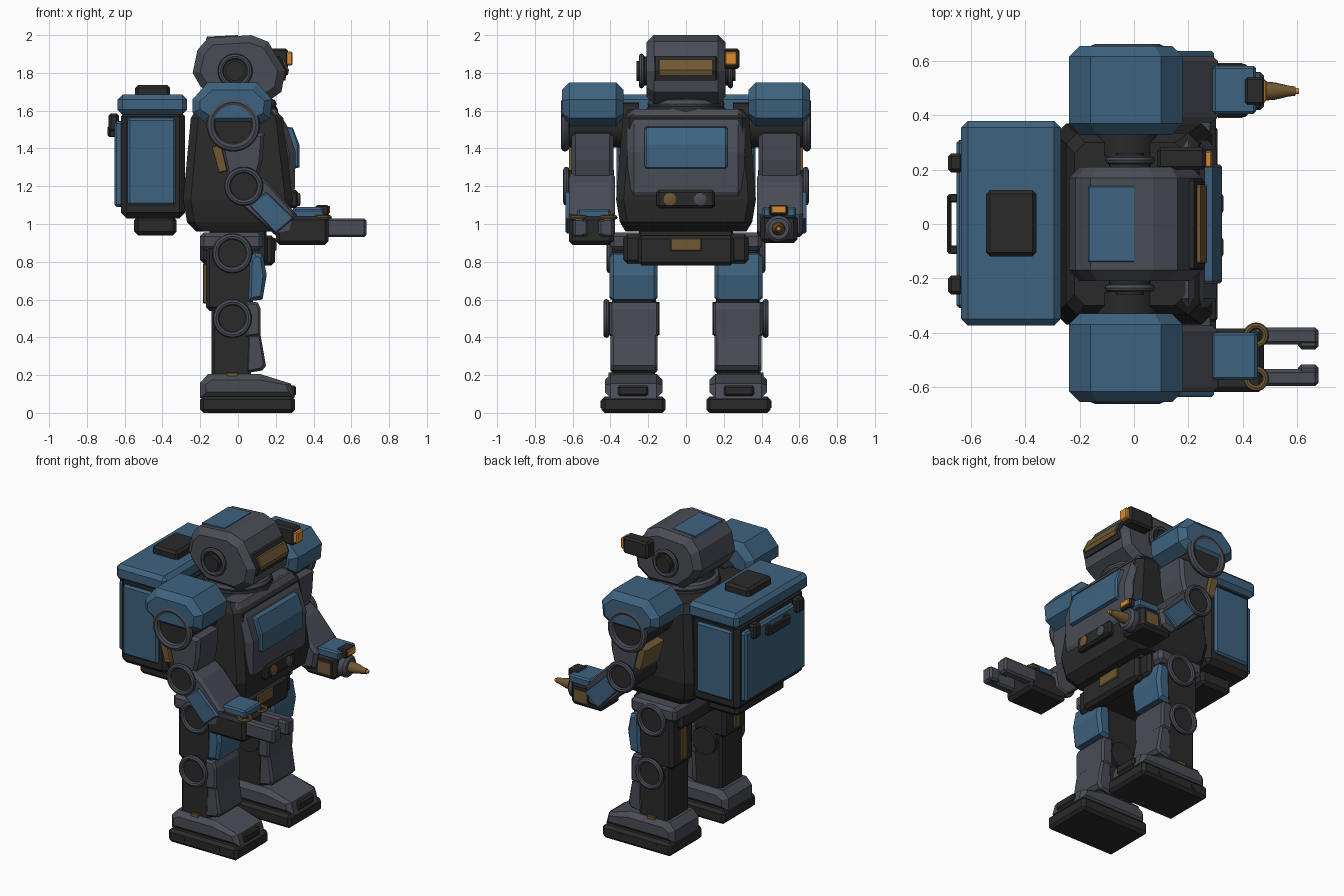
import bpy, bmesh, math
from mathutils import Vector

if "Cube" in bpy.data.objects:
    bpy.data.objects.remove(bpy.data.objects["Cube"], do_unlink=True)


def material(name, r, g, b):
    m = bpy.data.materials.new(name)
    m.use_nodes = True
    m.diffuse_color = (r, g, b, 1)
    node = next(n for n in m.node_tree.nodes if n.type == 'BSDF_PRINCIPLED')
    node.inputs["Base Color"].default_value = (r, g, b, 1)
    node.inputs["Roughness"].default_value = 0.6
    return m


BLUE = material("steel blue", 0.048, 0.125, 0.215)
GREY = material("slate grey", 0.068, 0.073, 0.093)
DARK = material("charcoal", 0.023, 0.023, 0.024)
GOLD = material("dull bronze", 0.16, 0.098, 0.033)
ORANGE = material("amber", 0.68, 0.26, 0.03)


def finish(name, bm, mat, smooth=False):
    bmesh.ops.recalc_face_normals(bm, faces=bm.faces)
    me = bpy.data.meshes.new(name)
    bm.to_mesh(me)
    bm.free()
    me.materials.append(mat)
    ob = bpy.data.objects.new(name, me)
    bpy.context.collection.objects.link(ob)
    if smooth:
        bpy.ops.object.select_all(action='DESELECT')
        ob.select_set(True)
        bpy.context.view_layer.objects.active = ob
        bpy.ops.object.shade_smooth_by_angle(angle=math.radians(35))
    return ob


def skin(name, rings, mat, smooth=False):
    """Join rings of equal point count and cap both ends."""
    bm = bmesh.new()
    loops = [[bm.verts.new(p) for p in ring] for ring in rings]
    n = len(loops[0])
    for a, b in zip(loops, loops[1:]):
        for i in range(n):
            j = (i + 1) % n
            bm.faces.new((a[i], a[j], b[j], b[i]))
    bm.faces.new(loops[0])
    bm.faces.new(loops[-1])
    return finish(name, bm, mat, smooth)


def prism(name, pts, y0, y1, mat, ch=0.015):
    """Side profile (x, z) extruded along y with chamfered ends."""
    y0, y1 = min(y0, y1), max(y0, y1)
    xs, zs = [p[0] for p in pts], [p[1] for p in pts]
    cx, cz = (min(xs) + max(xs)) / 2, (min(zs) + max(zs)) / 2
    kx, kz = 1 - 2 * ch / (max(xs) - min(xs)), 1 - 2 * ch / (max(zs) - min(zs))
    small = [(cx + (x - cx) * kx, cz + (z - cz) * kz) for x, z in pts]
    layers = ((small, y0), (pts, y0 + ch), (pts, y1 - ch), (small, y1))
    return skin(name, [[(x, y, z) for x, z in s] for s, y in layers], mat)


def box(name, x, y, z, mat, bevel=0.012):
    bm = bmesh.new()
    bmesh.ops.create_cube(bm, size=1)
    for v in bm.verts:
        v.co = Vector([(r[0] + r[1]) / 2 + c * abs(r[1] - r[0]) for r, c in zip((x, y, z), v.co)])
    if bevel:
        bmesh.ops.bevel(bm, geom=bm.edges[:], offset=bevel, segments=1, affect='EDGES')
    return finish(name, bm, mat)


def lathe(name, axis, centre, profile, mat, n=24):
    """Turn (distance along axis, radius) points around an axis."""
    k = 'xyz'.index(axis)
    rings = []
    for d, r in profile:
        ring = []
        for i in range(n):
            a = math.tau * i / n
            p = Vector(centre)
            p[k] += d
            p[(k + 1) % 3] += r * math.cos(a)
            p[(k + 2) % 3] += r * math.sin(a)
            ring.append(p)
        rings.append(ring)
    return skin(name, rings, mat, True)


def torus(name, axis, centre, major, minor, mat, n=32, m=8):
    k = 'xyz'.index(axis)
    bm = bmesh.new()
    grid = []
    for i in range(n):
        a = math.tau * i / n
        row = []
        for j in range(m):
            b = math.tau * j / m
            r = major + minor * math.cos(b)
            p = Vector(centre)
            p[k] += minor * math.sin(b)
            p[(k + 1) % 3] += r * math.cos(a)
            p[(k + 2) % 3] += r * math.sin(a)
            row.append(bm.verts.new(p))
        grid.append(row)
    for i in range(n):
        for j in range(m):
            a, b = grid[i], grid[(i + 1) % n]
            bm.faces.new((a[j], a[(j + 1) % m], b[(j + 1) % m], b[j]))
    return finish(name, bm, mat, True)


def joint(name, s, x, z, r, inner, outer):
    """Dark hub along y with a grey ring on its outer end."""
    t = r * 0.16
    lathe(name + "_hub", 'y', (x, 0, z), [(s * inner, r - t), (s * (outer - t), r - t)], DARK)
    torus(name + "_ring", 'y', (x, s * (outer - t), z), r - t, t, GREY)


# Torso and chest
def section(z, x0, x1, w, c=0.04):
    return [(x0 + c, -w, z), (x1 - c, -w, z), (x1, c - w, z), (x1, w - c, z),
            (x1 - c, w, z), (x0 + c, w, z), (x0, w - c, z), (x0, c - w, z)]


skin("torso", [section(0.96, -0.22, 0.2, 0.32), section(1.01, -0.27, 0.27, 0.35),
               section(1.13, -0.29, 0.29, 0.37), section(1.56, -0.25, 0.24, 0.335),
               section(1.61, -0.22, 0.19, 0.3)], DARK)
prism("chest_plate", [(0.1, 1.61), (0.2, 1.61), (0.255, 1.53), (0.305, 1.38), (0.3, 1.17),
                      (0.26, 1.1), (0.1, 1.1)], -0.31, 0.31, GREY, 0.035)
prism("chest_panel", [(0.24, 1.52), (0.29, 1.51), (0.325, 1.42), (0.325, 1.3), (0.29, 1.29)],
      -0.22, 0.22, BLUE, 0.01)
box("lamp_housing", (0.26, 0.318), (-0.155, 0.15), (1.085, 1.18), DARK)
for name, y, mat in (("bronze_lamp", -0.085, GOLD), ("grey_lamp", 0.075, GREY)):
    lathe(name, 'x', (0.3, y, 1.13), [(0, 0.034), (0.026, 0.034), (0.03, 0.026)], mat, 16)

# Neck and head
lathe("neck", 'z', (0, 0, 1.54), [(0, 0.22), (0.07, 0.21), (0.14, 0.16)], DARK)
torus("neck_collar", 'z', (0, 0, 1.635), 0.175, 0.03, GREY)
prism("head", [(-0.24, 1.8), (-0.215, 1.92), (-0.16, 1.985), (0.07, 2.0), (0.16, 1.965),
               (0.25, 1.81), (0.23, 1.7), (0.14, 1.635), (-0.1, 1.64), (-0.2, 1.73)],
      -0.21, 0.21, GREY, 0.04)
prism("crown_plate", [(-0.17, 1.97), (-0.165, 1.992), (0, 2.0), (0, 1.97)], -0.14, 0.14, BLUE, 0.003)
prism("visor_frame", [(0.1, 1.89), (0.222, 1.89), (0.262, 1.81), (0.25, 1.76), (0.1, 1.76)],
      -0.17, 0.165, DARK, 0.008)
prism("visor", [(0.2, 1.87), (0.245, 1.87), (0.27, 1.815), (0.264, 1.79), (0.2, 1.79)],
      -0.145, 0.145, GOLD, 0.004)
for side, s in (("claw_side", -1), ("drill_side", 1)):
    joint(side + "_ear", s, -0.015, 1.81, 0.092, 0.15, 0.25)
    lathe(side + "_ear_cap", 'y', (-0.015, 0, 1.81), [(s * 0.2, 0.052), (s * 0.262, 0.052)], DARK)
box("headlamp", (0.085, 0.265), (0.2, 0.283), (1.82, 1.93), DARK)
box("headlamp_lens", (0.25, 0.288), (0.207, 0.27), (1.84, 1.912), ORANGE, 0.006)

# Pelvis
box("waist", (-0.15, 0.15), (-0.25, 0.25), (0.9, 1.0), DARK)
box("hip_beam", (-0.2, 0.13), (-0.4, 0.4), (0.86, 0.955), GREY, 0.02)
box("pelvis", (-0.2, 0.16), (-0.33, 0.33), (0.79, 0.945), DARK, 0.02)
box("pelvis_front", (0.1, 0.195), (-0.255, 0.255), (0.78, 0.94), DARK, 0.02)
box("buckle", (0.18, 0.203), (-0.083, 0.083), (0.857, 0.925), GOLD, 0.005)

# Backpack
box("pack_body", (-0.62, -0.28), (-0.35, 0.35), (1.03, 1.6), DARK, 0.03)
box("pack_lid", (-0.637, -0.27), (-0.375, 0.38), (1.58, 1.685), BLUE, 0.025)
box("pack_back_panel", (-0.655, -0.6), (-0.31, 0.31), (1.09, 1.545), BLUE)
box("pack_base", (-0.55, -0.325), (-0.25, 0.25), (0.94, 1.04), DARK, 0.02)
box("pack_hatch", (-0.545, -0.36), (-0.12, 0.125), (1.67, 1.735), DARK, 0.015)
box("pack_handle", (-0.69, -0.672), (-0.11, 0.11), (1.46, 1.52), DARK, 0.008)
for s in (-1, 1):
    box("pack_side_panel", (-0.585, -0.33), (s * 0.33, s * 0.368), (1.1, 1.56), BLUE)
    box("pack_latch", (-0.685, -0.63), (s * 0.225 - 0.035, s * 0.225 + 0.035), (1.49, 1.585), DARK)
    box("handle_mount", (-0.68, -0.64), (s * 0.095 - 0.015, s * 0.095 + 0.015), (1.46, 1.52), DARK, 0.004)

for side, s in (("claw_side", -1), ("drill_side", 1)):
    def part(n):
        return side + "_" + n

    # Arm
    prism(part("shoulder_pad"), [(-0.24, 1.59), (-0.24, 1.66), (-0.16, 1.75), (0.1, 1.75), (0.18, 1.66),
                                 (0.17, 1.56), (0.1, 1.52), (-0.15, 1.52)], s * 0.33, s * 0.657, BLUE, 0.04)
    joint(part("shoulder"), s, -0.025, 1.525, 0.142, 0.25, 0.663)
    prism(part("upper_arm"), [(-0.11, 1.5), (0.14, 1.48), (0.13, 1.34), (0.08, 1.15), (-0.04, 1.2)],
          s * 0.385, s * 0.605, GREY, 0.02)
    prism(part("arm_strip"), [(-0.14, 1.41), (-0.09, 1.42), (-0.055, 1.28), (-0.1, 1.27)],
          s * 0.42, s * 0.62, GOLD, 0.005)
    joint(part("elbow"), s, 0.03, 1.2, 0.103, 0.38, 0.65)
    prism(part("forearm"), [(-0.04, 1.15), (0.09, 1.27), (0.16, 1.22), (0.31, 1.05), (0.29, 0.95), (0.21, 0.93)],
          s * 0.375, s * 0.62, GREY, 0.02)
    prism(part("forearm_plate"), [(0.06, 1.1), (0.15, 1.17), (0.295, 1.03), (0.2, 0.95)],
          s * 0.6, s * 0.638, BLUE, 0.008)

    # Leg
    joint(part("hip"), s, -0.03, 0.845, 0.106, 0.2, 0.42)
    box(part("thigh"), (-0.17, 0.08), (s * 0.16, s * 0.39), (0.54, 0.94), DARK, 0.02)
    box(part("thigh_strip"), (-0.185, -0.16), (s * 0.25, s * 0.3), (0.58, 0.79), GOLD, 0.004)
    prism(part("thigh_plate"), [(0.06, 0.82), (0.09, 0.85), (0.13, 0.84), (0.152, 0.73), (0.13, 0.6), (0.05, 0.59)],
          s * 0.15, s * 0.405, BLUE, 0.02)
    joint(part("knee"), s, -0.03, 0.5, 0.103, 0.14, 0.438)
    box(part("calf"), (-0.14, 0.07), (s * 0.165, s * 0.395), (0.18, 0.56), DARK, 0.015)
    prism(part("knee_plate"), [(0.04, 0.59), (0.105, 0.585), (0.12, 0.55), (0.12, 0.41), (0.04, 0.4)],
          s * 0.145, s * 0.405, GREY, 0.012)
    prism(part("shin_plate"), [(0.05, 0.42), (0.118, 0.42), (0.148, 0.25), (0.13, 0.225), (0.04, 0.21)],
          s * 0.15, s * 0.4, GREY, 0.015)
    prism(part("foot"), [(-0.2, 0.08), (-0.2, 0.16), (-0.16, 0.205), (0.12, 0.205), (0.28, 0.155), (0.3, 0.08)],
          s * 0.125, s * 0.43, GREY, 0.03)
    box(part("sole"), (-0.2, 0.302), (s * 0.108, s * 0.448), (0, 0.088), DARK, 0.018)
    box(part("toe_cap"), (0.25, 0.308), (s * 0.2, s * 0.36), (0.09, 0.145), DARK, 0.01)
    box(part("ankle_tab"), (-0.06, 0), (s * 0.39, s * 0.41), (0.19, 0.215), GOLD, 0.003)
    for x in (-0.09, 0.165):
        lathe(part("sole_bolt"), 'y', (x, 0, 0.045), [(s * 0.44, 0.02), (s * 0.452, 0.02)], DARK, 6)

# Claw hand
box("claw_hand", (0.2, 0.48), (-0.62, -0.385), (0.89, 1.04), DARK, 0.02)
box("claw_hand_plate", (0.285, 0.455), (-0.575, -0.4), (1.03, 1.08), BLUE, 0.01)
for s in (-1, 1):
    torus("finger_pivot", 'z', (0.45, -0.49 + s * 0.08, 1.035), 0.035, 0.012, GOLD, 20)
    box("finger", (0.44, 0.68), (-0.49 + s * 0.045, -0.49 + s * 0.108), (0.93, 1.03), GREY)
    box("fingertip", (0.605, 0.68), (-0.49 + s * 0.028, -0.49 + s * 0.1), (0.935, 1.025), GREY)

# Drill hand
box("drill_hand", (0.2, 0.43), (0.395, 0.59), (0.9, 1.05), DARK, 0.02)
box("drill_hand_plate", (0.29, 0.45), (0.405, 0.583), (1.035, 1.09), BLUE, 0.01)
box("drill_hand_sensor", (0.41, 0.482), (0.44, 0.54), (1.045, 1.1), DARK, 0.008)
box("drill_hand_light", (0.47, 0.488), (0.452, 0.53), (1.058, 1.095), ORANGE, 0.003)
for y in (0.395, 0.59):
    box("drill_hand_inlay", (0.31, 0.4), (y - 0.004, y + 0.004), (0.935, 1.01), GOLD, 0)
lathe("drill_collar", 'x', (0.4, 0.49, 0.975), [(0, 0.07), (0.065, 0.07), (0.08, 0.055)], GREY)
lathe("drill_bit", 'x', (0.47, 0.49, 0.975), [(0, 0.036), (0.05, 0.032), (0.1, 0.02), (0.125, 0.017)], GOLD, 16)
lathe("drill_tip", 'x', (0.59, 0.49, 0.975), [(0, 0.012), (0.018, 0.01)], ORANGE, 12)
